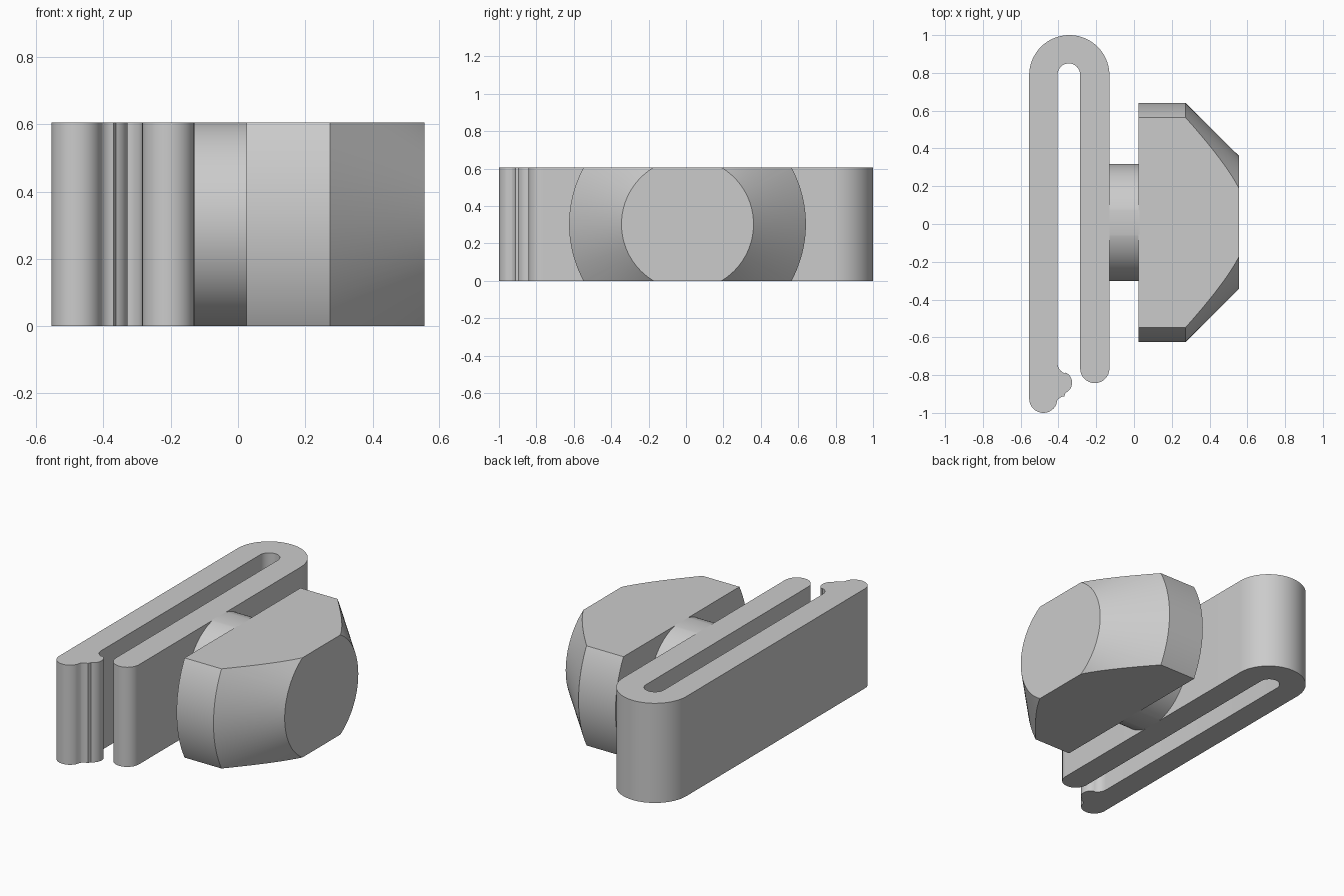
import bpy
import bmesh
from math import sin, cos, pi, radians

cube = bpy.data.objects.get("Cube")
if cube:
    bpy.data.objects.remove(cube)

HEIGHT = 0.605
AXIS_Y, AXIS_Z = 0.008, HEIGHT / 2

grey = bpy.data.materials.new("light_grey")
grey.use_nodes = True
GREY = (0.6, 0.6, 0.6, 1)
grey.diffuse_color = GREY
grey.node_tree.nodes["Principled BSDF"].inputs["Base Color"].default_value = GREY


def finish(bm, name):
    bmesh.ops.recalc_face_normals(bm, faces=bm.faces)
    mesh = bpy.data.meshes.new(name)
    bm.to_mesh(mesh)
    bm.free()
    mesh.materials.append(grey)
    obj = bpy.data.objects.new(name, mesh)
    bpy.context.collection.objects.link(obj)
    bpy.ops.object.select_all(action='DESELECT')
    obj.select_set(True)
    bpy.context.view_layer.objects.active = obj
    bpy.ops.object.shade_smooth_by_angle(angle=radians(25))
    return obj


def arc(cx, cy, r, start, end, steps=16):
    """Points along an arc, angles in degrees."""
    angles = [radians(start + (end - start) * i / steps) for i in range(steps + 1)]
    return [(cx + r * cos(a), cy + r * sin(a)) for a in angles]


def turned(name, profile, segments=128):
    """Revolve (x, radius) rings about the x axis, trimmed flat above and below."""
    bm = bmesh.new()
    rings = [[bm.verts.new((x, AXIS_Y + r * cos(2 * pi * i / segments),
                            AXIS_Z + r * sin(2 * pi * i / segments)))
              for i in range(segments)] for x, r in profile]
    for a, b in zip(rings, rings[1:]):
        for i in range(segments):
            j = (i + 1) % segments
            bm.faces.new((a[i], a[j], b[j], b[i]))
    bm.faces.new(rings[0])
    bm.faces.new(rings[-1])
    for z, direction in ((0, -1), (HEIGHT, 1)):
        cut = bmesh.ops.bisect_plane(
            bm, geom=bm.verts[:] + bm.edges[:] + bm.faces[:], dist=1e-5,
            plane_co=(0, 0, z), plane_no=(0, 0, direction), clear_outer=True)
        edges = [e for e in cut["geom_cut"] if isinstance(e, bmesh.types.BMEdge)]
        bmesh.ops.holes_fill(bm, edges=edges, sides=0)
    return finish(bm, name)


# Folded clip: outer bend, long arm with catch bump, inner slot, short arm
outline = arc(-0.3425, 0.7875, 0.2125, 0, 180, 40)
outline += arc(-0.48, -0.925, 0.075, 180, 335)
outline += arc(-0.365, -0.962, 0.05, 145, 95, 8)
outline += arc(-0.388, -0.84, 0.06, -65, 65)
outline += arc(-0.345, -0.735, 0.06, 252, 180, 8)
outline += arc(-0.345, 0.79, 0.06, 180, 0)
outline += arc(-0.2075, -0.765, 0.0775, 180, 360)

bm = bmesh.new()
base = bm.faces.new([bm.verts.new((x, y, 0)) for x, y in outline])
top = bmesh.ops.extrude_face_region(bm, geom=[base], use_keep_orig=True)
bmesh.ops.translate(bm, vec=(0, 0, HEIGHT),
                    verts=[v for v in top["geom"] if isinstance(v, bmesh.types.BMVert)])
finish(bm, "folded_clip")

# Round post joining the clip to the knob
turned("post", [(-0.135, 0.309), (0.03, 0.309)])

# Tapered knob with flat top and bottom
turned("knob", [(0.025, 0.633), (0.273, 0.633), (0.555, 0.353)])
